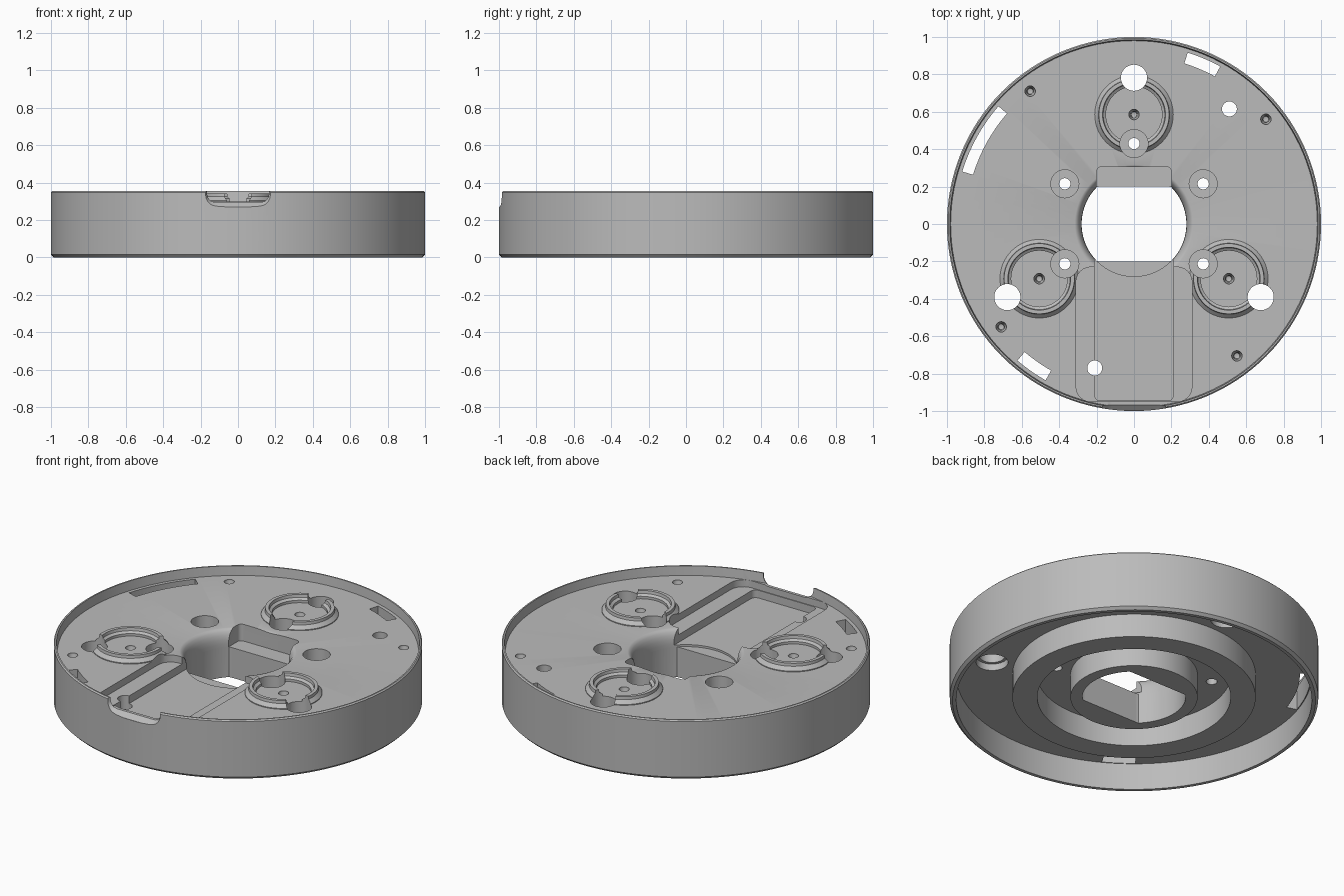
import bpy, bmesh, math
from math import sin, cos, pi, radians

cube = bpy.data.objects.get("Cube")
if cube:
    bpy.data.objects.remove(cube, do_unlink=True)

grey = bpy.data.materials.new("satin_grey")
grey.use_nodes = True
GREY = (0.5, 0.5, 0.5, 1)
grey.diffuse_color = GREY
grey.node_tree.nodes["Principled BSDF"].inputs["Base Color"].default_value = GREY

FLOOR, CEILING, TOP = 0.30, 0.16, 0.355


def finish(name, bm):
    bmesh.ops.recalc_face_normals(bm, faces=bm.faces)
    mesh = bpy.data.meshes.new(name)
    bm.to_mesh(mesh)
    bm.free()
    mesh.materials.append(grey)
    ob = bpy.data.objects.new(name, mesh)
    bpy.context.collection.objects.link(ob)
    return ob


def lathe(name, profile, closed=False, steps=64, at=(0, 0)):
    """Revolve (radius, z) points about a vertical axis."""
    bm = bmesh.new()
    vs = [bm.verts.new((r, 0, z)) for r, z in profile]
    es = [bm.edges.new(p) for p in zip(vs, vs[1:])]
    if closed:
        es.append(bm.edges.new((vs[-1], vs[0])))
    bmesh.ops.spin(bm, geom=vs + es, cent=(0, 0, 0), axis=(0, 0, 1), angle=2 * pi, steps=steps)
    bmesh.ops.remove_doubles(bm, verts=bm.verts, dist=1e-5)
    bmesh.ops.translate(bm, verts=bm.verts, vec=(*at, 0))
    return finish(name, bm)


def loft(name, loops):
    """Closed solid through matching loops of 3D points."""
    bm = bmesh.new()
    rings = [[bm.verts.new(p) for p in loop] for loop in loops]
    n = len(rings[0])
    for a, b in zip(rings, rings[1:]):
        for i in range(n):
            j = (i + 1) % n
            bm.faces.new((a[i], a[j], b[j], b[i]))
    bm.faces.new(rings[0])
    bm.faces.new(rings[-1])
    return finish(name, bm)


def prism(name, outline, z0, z1):
    return loft(name, [[(x, y, z) for x, y in outline] for z in (z0, z1)])


def rounded_rect(x0, x1, y0, y1, r, n=6):
    pts = []
    corners = [(x1 - r, y1 - r), (x0 + r, y1 - r), (x0 + r, y0 + r), (x1 - r, y0 + r)]
    for k, (cx, cy) in enumerate(corners):
        for i in range(n + 1):
            a = pi / 2 * (k + i / n)
            pts.append((cx + r * cos(a), cy + r * sin(a)))
    return pts


def apply_bool(target, tool, operation):
    mod = target.modifiers.new(operation, 'BOOLEAN')
    mod.operation, mod.solver, mod.object = operation, 'EXACT', tool
    with bpy.context.temp_override(object=target, active_object=target):
        bpy.ops.object.modifier_apply(modifier=mod.name)
    bpy.data.objects.remove(tool, do_unlink=True)


def cut(tool):
    apply_bool(body, tool, 'DIFFERENCE')


def drill(x, y, r, z0=-0.1, z1=0.5, steps=32):
    cut(lathe("drill", [(0, z0), (r, z0), (r, z1), (0, z1)], steps=steps, at=(x, y)))


# Round base: thin rim, recessed plate, two collars underneath
body = lathe("round_base", [
    (0, 0.02), (0.345, 0.02), (0.345, CEILING), (0.525, CEILING), (0.525, 0.02),
    (0.66, 0.02), (0.66, CEILING), (0.965, CEILING), (0.965, 0), (0.985, 0),
    (1, 0.015), (1, 0.348), (0.993, TOP), (0.985, TOP), (0.98, FLOOR), (0, FLOOR)], steps=128)

# Raised ring seats
seats = [(0.585 * cos(radians(a)), 0.585 * sin(radians(a))) for a in (90, 210, 330)]
for at in seats:
    ring = lathe("ring_seat", [(0.21, 0.27), (0.21, FLOOR + 0.005), (0.19, 0.325), (0.188, 0.342),
                               (0.168, 0.342), (0.165, 0.325), (0.15, 0.315), (0.15, 0.27)],
                 closed=True, at=at)
    apply_bool(body, ring, 'UNION')

# Central bore: flared above, flat-sided below
flare = [(0, 0.2), (0.28, 0.2)]
flare += [(0.32 - 0.04 * cos(t * pi / 10), 0.22 + 0.081 * sin(t * pi / 10)) for t in range(6)]
cut(lathe("bore_flare", flare + [(0.32, 0.5), (0, 0.5)], steps=96))
circle = [(0.28 * cos(i * pi / 48), 0.28 * sin(i * pi / 48)) for i in range(96)]
cut(prism("bore_flats", [(x, max(-0.2, min(0.2, y))) for x, y in circle], -0.1, 0.4))
cut(prism("bore_pocket", rounded_rect(-0.2, 0.2, 0.1, 0.305, 0.025), 0.2, 0.5))

# Stepped channel running to the front
cut(prism("channel_shelf", rounded_rect(-0.31, 0.31, -0.95, -0.23, 0.08), 0.258, 0.345))
cut(prism("channel_floor", rounded_rect(-0.21, 0.21, -0.945, -0.12, 0.03), 0.212, 0.4))

# Scooped notch through the front rim
wide = rounded_rect(-0.18, 0.18, 0.27, 0.6, 0.06)
slim = rounded_rect(-0.165, 0.165, 0.295, 0.6, 0.045)
cut(loft("rim_notch", [[(x, y, z) for x, z in shape] for shape, y in
                       ((wide, -1.1), (wide, -0.998), (slim, -0.968), (slim, -0.93))]))

# Screw holes with counterbores
for x, y in ((0, 0.43), (-0.37, 0.215), (0.37, 0.215), (-0.37, -0.213), (0.37, -0.213)):
    drill(x, y, 0.075, z0=0.205)
    drill(x, y, 0.03, steps=24)

# Large through holes beside the seats, widened underneath
for a in (90, 210, 330):
    x, y = 0.782 * cos(radians(a)), 0.782 * sin(radians(a))
    drill(x, y, 0.07)
    drill(x, y, 0.087, z0=0.1, z1=0.2)

# Small through holes
for x, y in ((0.51, 0.615), (-0.21, -0.77)):
    drill(x, y, 0.04, steps=24)

# Countersunk pilot holes
for at in seats + [(-0.555, 0.71), (0.705, 0.56), (-0.71, -0.55), (0.55, -0.705)]:
    cut(lathe("pilot", [(0, 0.22), (0.015, 0.225), (0.018, 0.27), (0.028, 0.29), (0.028, 0.4), (0, 0.4)],
              steps=20, at=at))

# Curved slots near the rim
for a0, a1 in ((139, 163), (61.3, 72.6), (229.5, 240.5)):
    angles = [radians(a0 + (a1 - a0) * i / 8) for i in range(9)]
    outline = [(0.9 * cos(a), 0.9 * sin(a)) for a in angles]
    outline += [(0.96 * cos(a), 0.96 * sin(a)) for a in reversed(angles)]
    cut(prism("slot", outline, 0.1, 0.4))

bpy.ops.object.select_all(action='DESELECT')
body.select_set(True)
bpy.context.view_layer.objects.active = body
bpy.ops.object.shade_smooth_by_angle(angle=radians(30))
